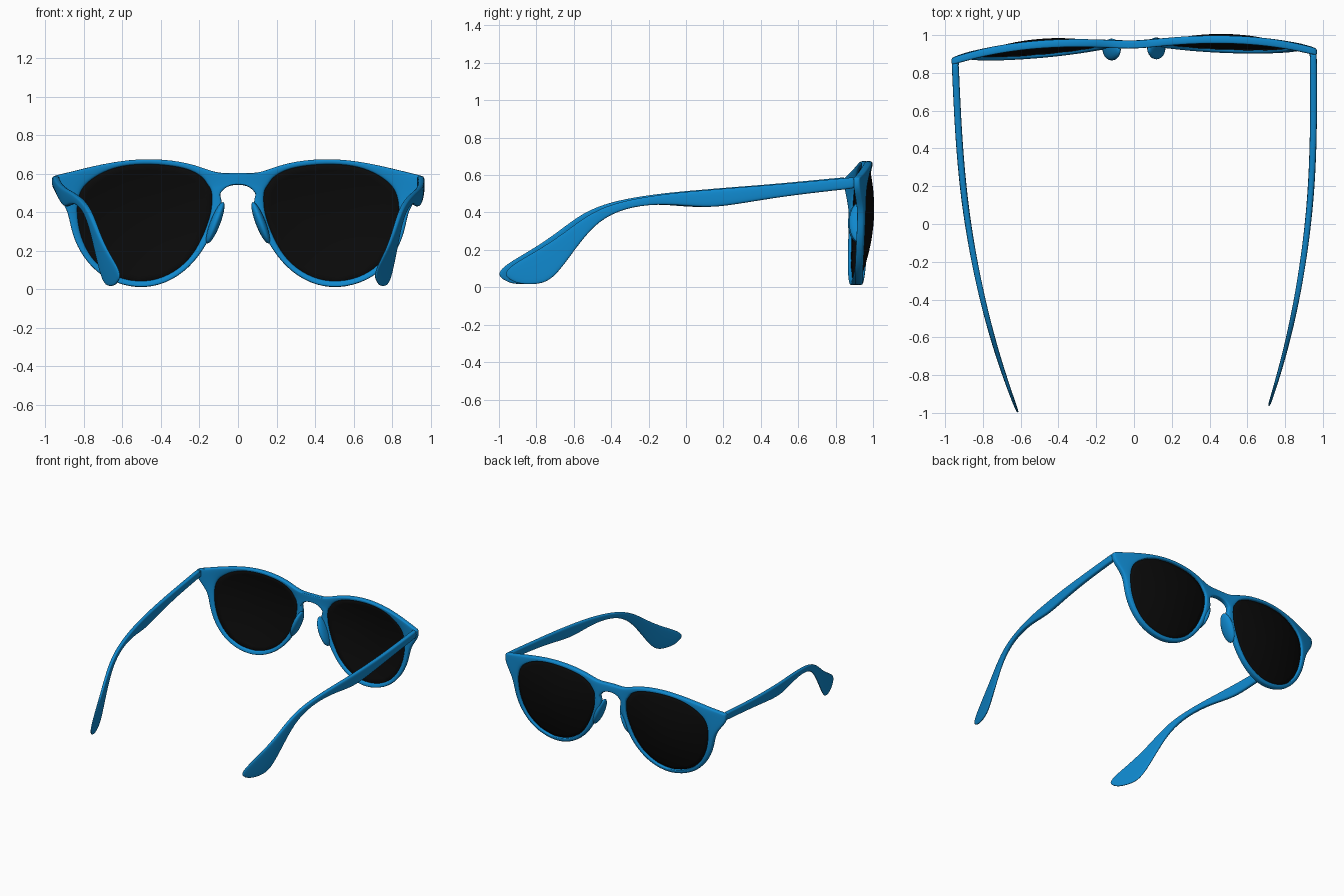
import bpy, bmesh, math
from mathutils import Vector

if "Cube" in bpy.data.objects:
    bpy.data.objects.remove(bpy.data.objects["Cube"])


def material(name, rgb):
    m = bpy.data.materials.new(name)
    m.diffuse_color = (*rgb, 1)
    m.use_nodes = True
    m.node_tree.nodes["Principled BSDF"].inputs["Base Color"].default_value = m.diffuse_color
    return m


BLUE = material("blue_plastic", (0.005, 0.25, 0.62))
BLACK = material("dark_lens", (0.003, 0.003, 0.003))
YAW, SHIFT = 0.026, 0.024      # the glasses sit slightly turned


def finish(name, bm, mat, levels=0, bevel=0, thick=0):
    """Make a mirrored, smooth object out of the right-hand half."""
    bmesh.ops.recalc_face_normals(bm, faces=bm.faces)
    me = bpy.data.meshes.new(name)
    bm.to_mesh(me)
    bm.free()
    me.materials.append(mat)
    ob = bpy.data.objects.new(name, me)
    bpy.context.collection.objects.link(ob)
    ob.rotation_euler.z = YAW
    ob.location.x = SHIFT
    mir = ob.modifiers.new("mirror", 'MIRROR')
    mir.merge_threshold = 0.0005
    if thick:
        ob.modifiers.new("solid", 'SOLIDIFY').thickness = thick
    if bevel:
        b = ob.modifiers.new("bevel", 'BEVEL')
        b.width, b.segments = bevel, 1
        b.limit_method, b.angle_limit = 'ANGLE', math.radians(55)
    if levels:
        s = ob.modifiers.new("smooth", 'SUBSURF')
        s.levels = s.render_levels = levels
    me.polygons.foreach_set("use_smooth", [True] * len(me.polygons))
    return ob


def front_y(x, z):
    """Curved, tilted front surface of the glasses."""
    dx = math.sqrt(x * x + 0.01) - 0.5
    dz = z - 0.34
    return 0.99 - 0.05 * dx - 0.28 * dx * dx + 0.08 * dz - 0.28 * dz * dz


# Frame front: (outer x, z, lens opening x, z) from bridge top round to bridge underside
RIM = [
    (0, .608, .16, .545), (.10, .598, .18, .58), (.19, .635, .24, .617),
    (.30, .665, .32, .638), (.45, .679, .46, .652), (.60, .669, .60, .643),
    (.75, .64, .70, .61), (.88, .607, .77, .565), (.968, .587, .805, .53),
    (.97, .53, .825, .49), (.93, .475, .835, .44), (.885, .41, .835, .38),
    (.87, .32, .822, .29), (.84, .225, .79, .21), (.775, .125, .745, .14),
    (.68, .045, .66, .07), (.52, -.002, .52, .033), (.37, .028, .39, .055),
    (.25, .11, .275, .127), (.16, .23, .20, .23), (.105, .36, .145, .37),
    (.077, .44, .135, .44), (.095, .495, .135, .49), (.06, .535, .14, .515),
    (0, .545, .148, .53)]
DEPTH = 0.042

bm = bmesh.new()
rings = []
for ox, oz, ix, iz in RIM:
    rings.append([bm.verts.new((x, front_y(x, z) - d, z)) for x, z, d in
                  ((ox, oz, 0), (ix, iz, 0), (ix, iz, DEPTH), (ox, oz, DEPTH))])
n = len(rings)
for i in range(n):
    a, b = rings[i], rings[(i + 1) % n]
    for k in range(4):
        if i == n - 1 and k == 3:      # open seam at the mirror plane
            continue
        bm.faces.new((a[k], a[(k + 1) % 4], b[(k + 1) % 4], b[k]))
finish("frame_front", bm, BLUE, levels=2, bevel=0.008)

# Domed lenses
bm = bmesh.new()
cx, cz, steps = 0.5, 0.35, 8


def lens_vert(x, z, s):
    return bm.verts.new((x, front_y(x, z) - 0.022 + 0.022 * (1 - s * s), z))


centre = lens_vert(cx, cz, 0)
prev = None
for k in range(1, steps + 1):
    s = 1.03 * k / steps
    ring = [lens_vert(cx + (ix - cx) * s, cz + (iz - cz) * s, s) for _, _, ix, iz in RIM]
    for i in range(n):
        j = (i + 1) % n
        if prev:
            bm.faces.new((prev[i], prev[j], ring[j], ring[i]))
        else:
            bm.faces.new((centre, ring[j], ring[i]))
    prev = ring
finish("lenses", bm, BLACK, thick=0.008)

# Nose pads
bm = bmesh.new()
bmesh.ops.create_uvsphere(bm, u_segments=20, v_segments=12, radius=1)
tilt = -0.37
for v in bm.verts:
    p = Vector((v.co.x * 0.026, v.co.y * 0.058, v.co.z * 0.115))
    v.co = (0.118 + p.x * math.cos(tilt) + p.z * math.sin(tilt), 0.927 + p.y,
            0.345 - p.x * math.sin(tilt) + p.z * math.cos(tilt))
finish("nose_pads", bm, BLUE)

# Temple arms: (upper y, z, lower y, z) from hinge to ear tip
ARM = [
    (.878, .59, .878, .528), (.86, .588, .86, .527), (.5, .553, .5, .487),
    (.25, .535, .25, .443), (.1, .522, .1, .424), (-.03, .511, -.03, .436),
    (-.2, .491, -.18, .446), (-.38, .458, -.35, .424), (-.53, .402, -.49, .355),
    (-.67, .293, -.59, .235), (-.79, .213, -.67, .12), (-.91, .145, -.745, .03),
    (-.975, .10, -.83, .012), (-.99, .06, -.93, .02)]
SEG = 12


def signed_pow(v, e):
    return math.copysign(abs(v) ** e, v)


bm = bmesh.new()
rings = []
for i, (ty, tz, by, bz) in enumerate(ARM):
    half = 0.019 - 0.012 * (i / (len(ARM) - 1)) ** 2
    ring = []
    for k in range(SEG):
        a = 2 * math.pi * k / SEG
        u, w = signed_pow(math.cos(a), 0.55), signed_pow(math.sin(a), 0.55)
        y = (ty + by) / 2 + u * (ty - by) / 2
        z = (tz + bz) / 2 + u * (tz - bz) / 2
        bend = 0.29 * (max(0, 0.9 - y) / 1.9) ** 2.4      # arms curve inwards
        ring.append(bm.verts.new((0.948 - bend + w * half, y, z)))
    rings.append(ring)
for a, b in zip(rings, rings[1:]):
    for k in range(SEG):
        bm.faces.new((a[k], a[(k + 1) % SEG], b[(k + 1) % SEG], b[k]))
bm.faces.new(rings[0])
bm.faces.new(rings[-1])
finish("temple_arms", bm, BLUE, levels=2)

# Hinge blocks joining arms to the frame
bm = bmesh.new()
bmesh.ops.create_cube(bm, size=1)
for v in bm.verts:
    v.co = (0.943 + v.co.x * 0.028, 0.882 + v.co.y * 0.04, 0.558 + v.co.z * 0.052)
hinge = finish("hinge_blocks", bm, BLUE, bevel=0.004)
hinge.data.polygons.foreach_set("use_smooth", [False] * 6)
